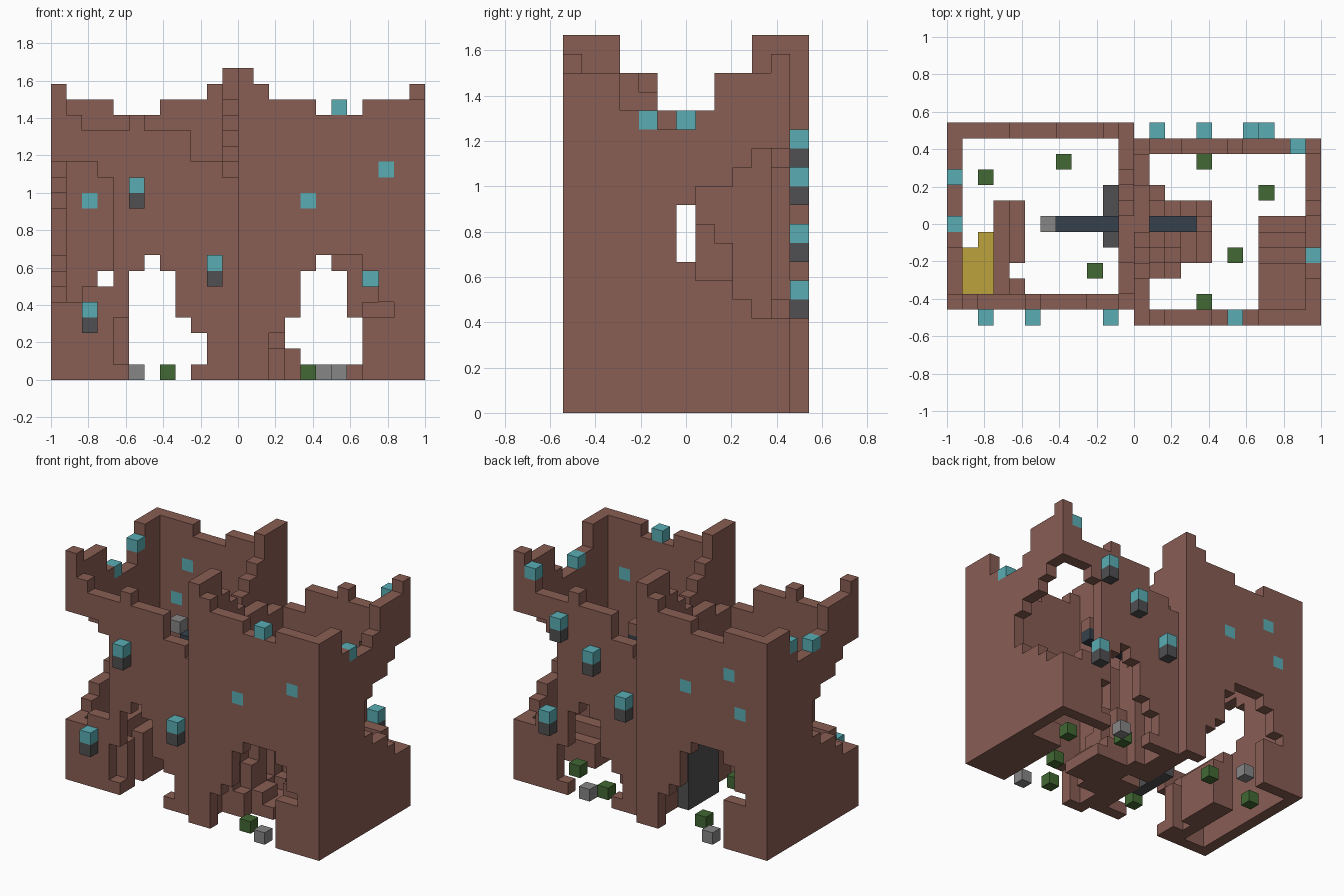
import bpy
import bmesh
from mathutils import Vector

UNIT = 1 / 12
ORIGIN = Vector((-1, -6.5 * UNIT, 0))

if "Cube" in bpy.data.objects:
    bpy.data.objects.remove(bpy.data.objects["Cube"])


def make_material(name, colour):
    mat = bpy.data.materials.new(name)
    mat.use_nodes = True
    mat.diffuse_color = (*colour, 1)
    mat.node_tree.nodes["Principled BSDF"].inputs["Base Color"].default_value = (*colour, 1)
    return mat


brick = make_material("brick brown", (0.25, 0.11, 0.088))
glow = make_material("lantern cyan", (0.1, 0.42, 0.46))
leaf = make_material("shrub green", (0.054, 0.14, 0.033))
straw = make_material("straw yellow", (0.5, 0.36, 0.045))
stone = make_material("stone grey", (0.24, 0.24, 0.24))
iron = make_material("iron dark grey", (0.08, 0.08, 0.085))
slate = make_material("slate blue", (0.037, 0.051, 0.069))

parts = {}      # part name -> (material, set of grid cells)
taken = set()   # every filled cell


def add_part(name, material, cells):
    fresh = set(cells) - taken
    taken.update(fresh)
    parts[name] = (material, fresh)


def column(i, j, top, gaps=()):
    """Cells of one upright stack, leaving out the (low, high) gaps."""
    return {(i, j, k) for k in range(top)
            if not any(low <= k < high for low, high in gaps)}


def wall(tops, gaps, place):
    cells = set()
    for n, top in enumerate(tops):
        cells |= column(*place(n), top, gaps.get(n, ()))
    return cells


def box(i, j, k):
    """Cells of a block given by three (first, last) ranges."""
    return {(a, b, c) for a in range(i[0], i[1] + 1)
            for b in range(j[0], j[1] + 1) for c in range(k[0], k[1] + 1)}


def half_turn(cells):
    return {(23 - i, 12 - j, k) for i, j, k in cells}


# Ruined walls of one room: ragged tops, with doorways and breaches as gaps
outer_wall = wall(
    [20, 19] + [18] * 3 + [17] * 3 + [18] * 4,
    {2: [(0, 3)], 3: [(0, 4)], 4: [(0, 7)], 5: [(0, 8)], 6: [(0, 8)],
     7: [(0, 8)], 8: [(4, 7)], 9: [(4, 5)]},
    lambda n: (12 + n, 0))
inner_wall = wall(
    [13, 14, 14, 16, 16, 16, 17, 16, 16, 16, 17, 19],
    {2: [(1, 3)], 3: [(0, 4)], 4: [(0, 7)], 5: [(0, 8)], 6: [(0, 7)],
     7: [(1, 4)], 8: [(6, 13)], 9: [(6, 14)], 10: [(5, 14)], 11: [(5, 14)]},
    lambda n: (12 + n, 11))
end_wall = wall(
    [18] * 3 + [16] + [15] * 3 + [16] + [18] * 3 + [19],
    {6: [(8, 11)], 7: [(7, 12)], 8: [(7, 12)], 9: [(6, 13)],
     10: [(5, 14)], 11: [(5, 14)]},
    lambda n: (23, n))
dividing_wall = wall(
    [20] * 3 + [18, 17, 16] + [15] * 3 + [14, 14, 13],
    {6: [(0, 11)]},
    lambda n: (12, n))

# Lantern cubes: set in the walls, resting on them, or hung on iron brackets
wall_lamps = {(21, 0, 13), (16, 0, 11), (7, 12, 12), (3, 12, 14), (2, 12, 11)}
top_lamps = {(18, 0, 17), (22, 11, 17), (23, 4, 15), (0, 6, 15), (0, 9, 16)}
hung_lamps = {(5, 0, 12), (10, 0, 7), (2, 0, 4),
              (19, 12, 14), (16, 12, 12), (20, 12, 6), (13, 12, 9)}
add_part("wall_lamps", glow, wall_lamps)
add_part("top_lamps", glow, top_lamps)
add_part("hung_lamps", glow, hung_lamps)
add_part("lamp_brackets", iron, {(i, j, k - 1) for i, j, k in hung_lamps})

# Loose stones and shrubs
add_part("loose_stones", stone, {(18, 0, 0), (5, 12, 0), (17, 11, 0), (6, 6, 12)})
shrub_spots = [(2, 9), (7, 10), (9, 3), (16, 10), (20, 8), (18, 4), (16, 1)]
add_part("shrubs", leaf, {(i, j, 0) for i, j in shrub_spots})

# Ceiling beams either side of the dividing wall, and the iron door
beam = box((13, 16), (6, 6), (11, 11))
add_part("left_beam", slate, beam)
add_part("right_beam", slate, half_turn(beam))
add_part("iron_door", iron, box((10, 10), (5, 8), (0, 7)))

# Straw bed
add_part("straw_bed", straw, box((1, 1), (2, 4), (2, 2)) | box((2, 2), (2, 5), (2, 2)))

# The two rooms are half turns of each other
for part, cells in (("outer_wall", outer_wall), ("inner_wall", inner_wall),
                    ("end_wall", end_wall), ("dividing_wall", dividing_wall)):
    add_part("left_room_" + part, brick, cells)
    add_part("right_room_" + part, brick, half_turn(cells))

# Steps along the end wall
steps = set()
for j, top in enumerate([5, 5, 5, 4, 3, 2], start=1):
    for i in range(20, 23):
        steps |= column(i, j, top)
add_part("steps", brick, steps)

# Rubble heap against the dividing wall
rubble = {(16, 6, 12)}
for j, heights in {3: (4, 2), 4: (7, 4, 2, 1), 5: (10, 6, 2, 1), 6: (3, 2, 1, 1),
                   7: (10, 5, 2, 1), 8: (9,)}.items():
    for n, top in enumerate(heights):
        rubble |= column(13 + n, j, top)
add_part("rubble", brick, rubble)

# Low broken partition beside the bed
add_part("partition", brick, box((3, 3), (2, 7), (0, 4))
         | box((4, 4), (4, 7), (0, 3)) | box((4, 4), (2, 2), (0, 3)))


def build(name, material, cells):
    """Skin the open sides of the cells and merge flat areas."""
    bm = bmesh.new()
    corners = {}

    def corner(p):
        key = tuple(p)
        if key not in corners:
            corners[key] = bm.verts.new(ORIGIN + Vector(key) * UNIT)
        return corners[key]

    for cell in sorted(cells):
        for axis in range(3):
            u, v = (axis + 1) % 3, (axis + 2) % 3
            for side in (0, 1):
                beside = list(cell)
                beside[axis] += 2 * side - 1
                if tuple(beside) in taken:
                    continue
                ring = []
                for a, b in ((0, 0), (1, 0), (1, 1), (0, 1)):
                    p = list(cell)
                    p[axis] += side
                    p[u] += a
                    p[v] += b
                    ring.append(corner(p))
                bm.faces.new(ring if side else ring[::-1])
    bmesh.ops.dissolve_limit(bm, angle_limit=0.01, verts=bm.verts[:], edges=bm.edges[:])
    mesh = bpy.data.meshes.new(name)
    bm.to_mesh(mesh)
    bm.free()
    mesh.materials.append(material)
    bpy.context.collection.objects.link(bpy.data.objects.new(name, mesh))


for part_name, (part_material, part_cells) in parts.items():
    build(part_name, part_material, part_cells)
